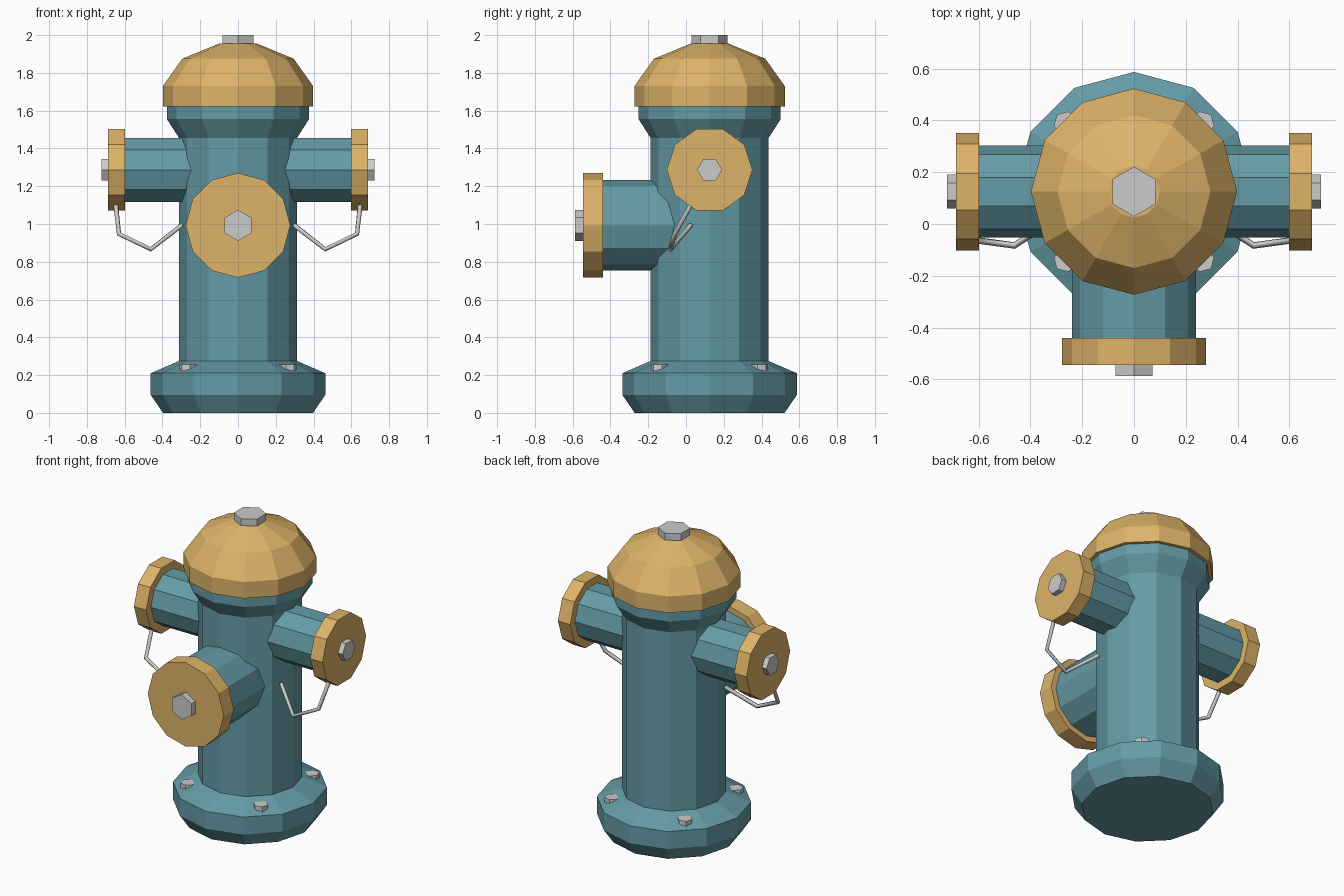
import bpy, bmesh, math
from mathutils import Matrix, Vector

if "Cube" in bpy.data.objects:
    bpy.data.objects.remove(bpy.data.objects["Cube"])

CY = 0.125  # y position of the barrel axis


def material(name, rgb):
    m = bpy.data.materials.new(name)
    m.diffuse_color = (*rgb, 1)
    m.use_nodes = True
    m.node_tree.nodes["Principled BSDF"].inputs["Base Color"].default_value = m.diffuse_color
    return m


TEAL = material("teal_paint", (0.13, 0.33, 0.38))
YELLOW = material("yellow_paint", (0.73, 0.45, 0.14))


def lathe(name, profile, sides, origin, zdir=(0, 0, 1), xdir=(1, 0, 0), mat=None):
    """Faceted solid of revolution; profile is (radius, height) along zdir."""
    z, x = Vector(zdir), Vector(xdir)
    frame = Matrix((x, z.cross(x), z)).transposed()
    bm = bmesh.new()
    rings = []
    for r, h in profile:
        ring = []
        for i in range(sides):
            a = 2 * math.pi * i / sides
            p = Vector((r * math.cos(a), r * math.sin(a), h))
            ring.append(bm.verts.new(Vector(origin) + frame @ p))
        rings.append(ring)
    for lo, hi in zip(rings, rings[1:]):
        for i in range(sides):
            j = (i + 1) % sides
            bm.faces.new((lo[i], lo[j], hi[j], hi[i]))
    bm.faces.new(rings[0][::-1])
    bm.faces.new(rings[-1])
    me = bpy.data.meshes.new(name)
    bm.to_mesh(me)
    bm.free()
    if mat:
        me.materials.append(mat)
    ob = bpy.data.objects.new(name, me)
    bpy.context.collection.objects.link(ob)
    return ob


def outlet(name, origin, zdir, xdir, sides, r_tube, r_cap, r_nut, start, h):
    """Tube, cap and hex nut; h holds tube end, cap end and nut end."""
    lathe(name + "_tube", [(r_tube, start), (r_tube, h[0] + 0.01)], sides, origin, zdir, xdir, TEAL)
    lathe(name + "_cap", [(r_cap, h[0]), (r_cap, h[1])], sides, origin, zdir, xdir, YELLOW)
    lathe(name + "_nut", [(r_nut, h[1] - 0.01), (r_nut, h[2])], 6, origin, zdir, xdir)


# Barrel with base flange and neck
lathe("barrel", [(0.397, 0), (0.462, 0.095), (0.462, 0.21), (0.312, 0.275),
                 (0.312, 1.455), (0.376, 1.555), (0.376, 1.63)], 12, (0, CY, 0), mat=TEAL)

# Domed bonnet and its operating nut
lathe("bonnet", [(0.398, 1.622), (0.398, 1.73), (0.295, 1.875), (0.1, 1.955)],
      12, (0, CY, 0), mat=YELLOW)
lathe("bonnet_nut", [(0.096, 1.94), (0.096, 2.0)], 6, (0, CY, 0), xdir=(0, 1, 0))

# Front outlet
outlet("front_outlet", (0, 0, 0.993), (0, -1, 0), (0, 0, 1), 12,
       0.24, 0.277, 0.082, 0.0, (0.44, 0.545, 0.587))

for s, side in ((1, "right"), (-1, "left")):
    # Side outlets
    outlet(side + "_outlet", (0, CY, 1.287), (s, 0, 0), (0, 1, 0), 10,
           0.178, 0.227, 0.066, 0.15, (0.598, 0.688, 0.722))

    # Bent retaining chains
    cu = bpy.data.curves.new(side + "_chain", 'CURVE')
    cu.dimensions = '3D'
    cu.bevel_depth = 0.013
    cu.bevel_resolution = 1
    cu.use_fill_caps = True
    path = [(0.647, 0.025, 1.10), (0.63, -0.06, 0.947), (0.462, -0.083, 0.866), (0.298, 0.025, 0.993)]
    sp = cu.splines.new('POLY')
    sp.points.add(len(path) - 1)
    for pt, (x, y, z) in zip(sp.points, path):
        pt.co = (s * x, y, z, 1)
    bpy.context.collection.objects.link(bpy.data.objects.new(side + "_chain", cu))

    # Base flange bolts
    for t, end in ((1, "back"), (-1, "front")):
        d = Vector((s, t, 0)).normalized()
        lathe(f"base_bolt_{end}_{side}", [(0.046, 0.2), (0.046, 0.256)], 6,
              (s * 0.265, CY + t * 0.265, 0), xdir=d)
